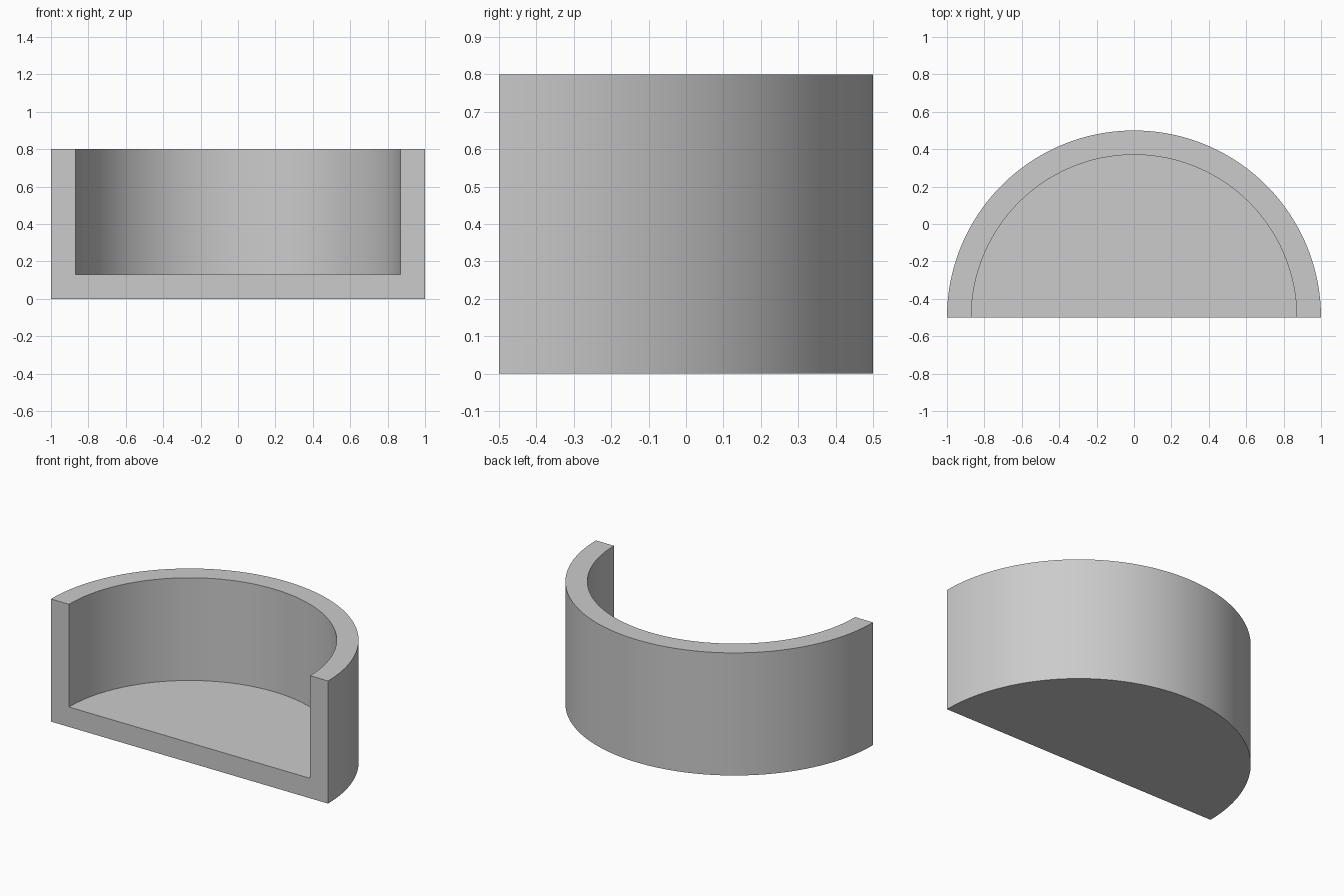
import bpy, bmesh, math
from mathutils import Vector

cube = bpy.data.objects.get("Cube")
if cube:
    bpy.data.objects.remove(cube, do_unlink=True)

RADIUS, HEIGHT, WALL, SEGMENTS = 1.0, 0.8, 0.13, 96
FRONT_Y = -0.5

# Plain grey material
grey = bpy.data.materials.new("light_grey")
grey.use_nodes = True
colour = (0.6, 0.6, 0.6, 1)
grey.diffuse_color = colour
grey.node_tree.nodes["Principled BSDF"].inputs["Base Color"].default_value = colour

# L-shaped section of floor and wall, spun half a turn about the front centre
bm = bmesh.new()
inner = RADIUS - WALL
profile = [(0, 0), (RADIUS, 0), (RADIUS, HEIGHT), (inner, HEIGHT), (inner, WALL), (0, WALL)]
verts = [bm.verts.new((r, FRONT_Y, z)) for r, z in profile]
edges = [bm.edges.new(pair) for pair in zip(verts, verts[1:])]
bmesh.ops.spin(bm, geom=verts + edges, cent=(0, FRONT_Y, 0), axis=(0, 0, 1),
               angle=math.pi, steps=SEGMENTS, use_duplicate=False)
bmesh.ops.remove_doubles(bm, verts=bm.verts, dist=1e-4)

# Flat cut face closing the front
bmesh.ops.holes_fill(bm, edges=[e for e in bm.edges if e.is_boundary], sides=0)

# Merge each flat fan into one clean face
bmesh.ops.dissolve_limit(bm, angle_limit=math.radians(0.5), verts=bm.verts, edges=bm.edges)
bmesh.ops.recalc_face_normals(bm, faces=bm.faces)

mesh = bpy.data.meshes.new("half_round_tray")
bm.to_mesh(mesh)
bm.free()
mesh.materials.append(grey)
tray = bpy.data.objects.new("half_round_tray", mesh)
bpy.context.collection.objects.link(tray)

# Smooth curved walls, sharp rims
bpy.context.view_layer.objects.active = tray
tray.select_set(True)
bpy.ops.object.shade_smooth_by_angle(angle=math.radians(30))
